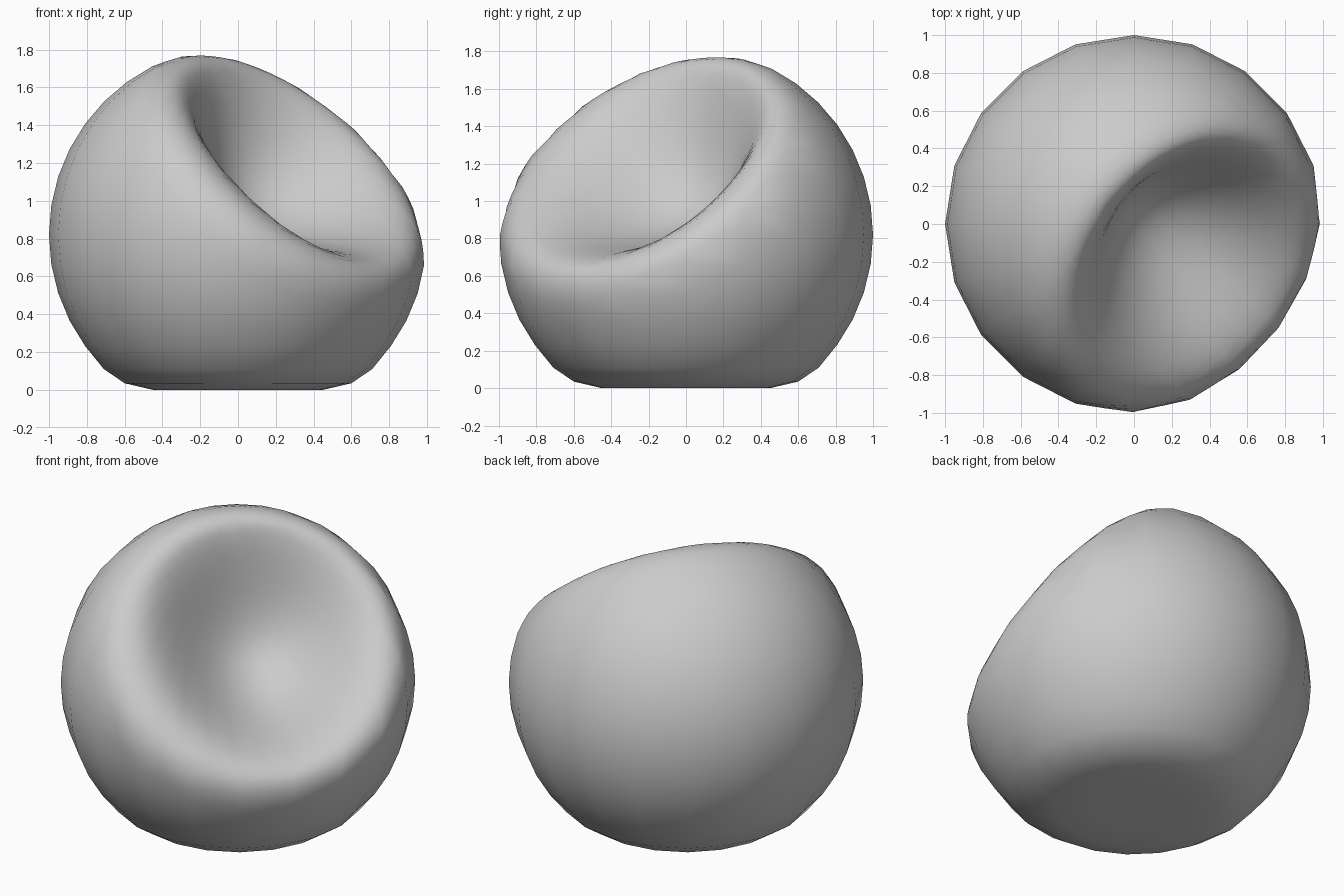
import bpy, bmesh, math
from mathutils import Vector

if "Cube" in bpy.data.objects:
    bpy.data.objects.remove(bpy.data.objects["Cube"])

SEGMENTS = 20
CENTRE = Vector((0, 0, 0.82))
S = 1 / math.sqrt(2)
SCOOP_AXIS = Vector((0.69 * S, -0.69 * S, 0.73)).normalized()
ACROSS = Vector((S, S, 0))
DOWN_SLOPE = ACROSS.cross(SCOOP_AXIS) * -1
if DOWN_SLOPE.z > 0:
    DOWN_SLOPE.negate()
DEPTH, ROUNDING = 0.45, 0.16


def height(p):
    return (p - CENTRE).dot(SCOOP_AXIS)


def smooth_min(a, b, k):
    t = max(k - abs(a - b), 0) / k
    return min(a, b) - t * t * k / 4


def dish_height(p):
    # Gently tilted rim plane with a soft oval hollow, longer toward the front lip
    a, b = (p - CENTRE).dot(DOWN_SLOPE), (p - CENTRE).dot(ACROSS)
    da, db = a + 0.08, b - 0.08
    rho2 = (da / (0.9 if da > 0 else 0.74)) ** 2 + (db / 0.73) ** 2
    return 0.535 - 0.04 * a - 0.08 * b - DEPTH * max(1 - rho2, 0) ** 2


# Ball-shaped body: flattened base, then 9 degree rings up to the pole
profile = [(0, 0), (0.25, 0), (0.45, 0), (0.6, 0.035), (0.71, 0.11)]
profile += [(math.cos(math.radians(a)), 0.82 + math.sin(math.radians(a)))
            for a in range(-36, 90, 9)]
profile.append((0, 1.82))

bm = bmesh.new()
rings = []
for r, z in profile:
    if r == 0:
        rings.append([bm.verts.new((0, 0, z))] * SEGMENTS)
    else:
        rings.append([bm.verts.new((r * math.cos(2 * math.pi * i / SEGMENTS),
                                    r * math.sin(2 * math.pi * i / SEGMENTS), z))
                      for i in range(SEGMENTS)])
for low, high in zip(rings, rings[1:]):
    for i in range(SEGMENTS):
        j = (i + 1) % SEGMENTS
        bm.faces.new(dict.fromkeys((low[i], low[j], high[j], high[i])))

# Finer mesh where the seat is pressed in
edges = {e for f in bm.faces if all(height(v.co) > 0.25 for v in f.verts) for e in f.edges}
bmesh.ops.subdivide_edges(bm, edges=list(edges), cuts=1, use_grid_fill=True)

# Press the dished seat into the body along the tilted axis
for v in bm.verts:
    h = height(v.co)
    if h > 0.25:
        v.co += SCOOP_AXIS * (smooth_min(h, dish_height(v.co), ROUNDING) - h)

bmesh.ops.recalc_face_normals(bm, faces=bm.faces)
for f in bm.faces:
    f.smooth = True
mesh = bpy.data.meshes.new("beanbag_seat")
bm.to_mesh(mesh)
bm.free()
bpy.context.collection.objects.link(bpy.data.objects.new("beanbag_seat", mesh))
